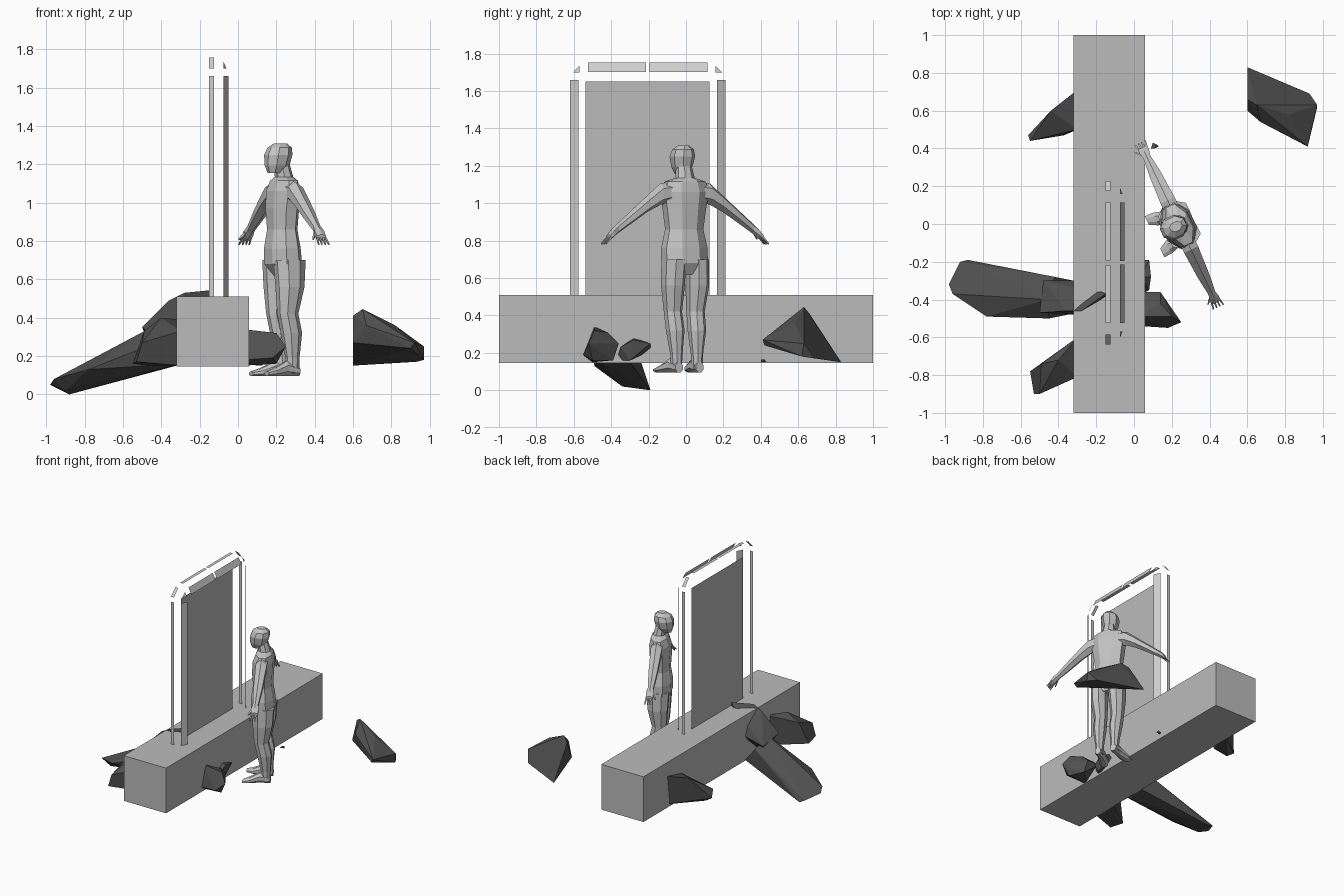
import bpy
import bmesh
from math import cos, sin, pi, radians
from mathutils import Vector, Matrix

default_cube = bpy.data.objects.get("Cube")
if default_cube:
    bpy.data.objects.remove(default_cube, do_unlink=True)


def make_material(name, value):
    material = bpy.data.materials.new(name)
    material.use_nodes = True
    color = (value, value, value, 1)
    material.diffuse_color = color
    material.node_tree.nodes["Principled BSDF"].inputs["Base Color"].default_value = color
    return material


stone_gray = make_material("stone gray", 0.5)
strip_gray = make_material("pale strip gray", 0.62)
figure_gray = make_material("figure gray", 0.55)
rock_gray = make_material("dark rock gray", 0.08)


def finish(name, bm, material, matrix=None):
    """Turn a bmesh into a flat shaded object."""
    mesh = bpy.data.meshes.new(name)
    if matrix:
        bm.transform(matrix)
    bm.to_mesh(mesh)
    bm.free()
    mesh.materials.append(material)
    obj = bpy.data.objects.new(name, mesh)
    bpy.context.collection.objects.link(obj)
    return obj


def box(name, low, high, material):
    bm = bmesh.new()
    bmesh.ops.create_cube(bm, size=1)
    low, high = Vector(low), Vector(high)
    size = high - low
    for v in bm.verts:
        v.co = (low + high) / 2 + Vector(a * b for a, b in zip(v.co, size))
    return finish(name, bm, material)


def plate(name, points, outward, material):
    """One thin face, turned towards the outward direction."""
    bm = bmesh.new()
    face = bm.faces.new([bm.verts.new(p) for p in points])
    face.normal_update()
    if face.normal.dot(Vector(outward)) < 0:
        face.normal_flip()
    return finish(name, bm, material)


def rock(name, points):
    """A faceted boulder: the hull of a few corner points."""
    bm = bmesh.new()
    for p in points:
        bm.verts.new(p)
    hull = bmesh.ops.convex_hull(bm, input=bm.verts[:])
    loose = [v for v in bm.verts if not v.link_faces]
    bmesh.ops.delete(bm, geom=loose, context='VERTS')
    bmesh.ops.dissolve_limit(bm, angle_limit=radians(6), verts=bm.verts[:], edges=bm.edges[:])
    bmesh.ops.recalc_face_normals(bm, faces=bm.faces[:])
    return finish(name, bm, rock_gray)


figure_place = Matrix.Translation((0.24, -0.005, 0)) @ Matrix.Rotation(radians(-64.5), 4, 'Z')


def loft(name, rings, axis, side=1, count=8):
    """Join rings (x, y, z, radius, radius) lying square to one axis."""
    u, w = [i for i in range(3) if i != axis]
    bm = bmesh.new()
    loops = []
    for x, y, z, ru, rw in rings:
        loop = []
        for k in range(count):
            angle = 2 * pi * (k + 0.5) / count
            p = [x, y, z]
            p[u] += ru * 1.05 * cos(angle)
            p[w] += rw * 1.05 * sin(angle)
            p[0] *= side
            loop.append(bm.verts.new(p))
        loops.append(loop)
    for a, b in zip(loops, loops[1:]):
        for k in range(count):
            n = (k + 1) % count
            bm.faces.new((a[k], a[n], b[n], b[k]))
    bm.faces.new(loops[0])
    bm.faces.new(loops[-1])
    bmesh.ops.recalc_face_normals(bm, faces=bm.faces[:])
    return finish(name, bm, figure_gray, figure_place)


# Long block and the upright panel standing on it
box("base_block", (-0.32, -1, 0.145), (0.057, 1, 0.51), stone_gray)
middle = -0.205
half = 0.331
panel_x = -0.136
plate("door_panel", [(panel_x, middle - half, 0.51), (panel_x, middle + half, 0.51),
                     (panel_x, middle + half, 1.65), (panel_x, middle - half, 1.65)],
      (1, 0, 0), stone_gray)

# Frame strips: a flat outer band and a sloped front band on each side
back, front = -0.151, -0.125
deep, near = -0.075, -0.05
foot, top = 0.51, 1.66
for s, label in ((1, "back"), (-1, "front")):
    def y(d):
        return middle + s * d
    plate("outer_post_" + label,
          [(back, y(0.433), foot), (front, y(0.433), foot),
           (front, y(0.433), top), (back, y(0.433), top)], (0, s, 0), strip_gray)
    plate("outer_corner_" + label,
          [(back, y(0.433), 1.7), (front, y(0.433), 1.7),
           (front, y(0.38), 1.758), (back, y(0.38), 1.758)], (0, s, 1), strip_gray)
    plate("outer_lintel_" + label,
          [(back, y(0.012), 1.77), (front, y(0.012), 1.77),
           (front, y(0.32), 1.77), (back, y(0.32), 1.77)], (0, 0, 1), strip_gray)
    plate("sloped_post_" + label,
          [(deep, y(0.415), foot), (near, y(0.37), foot),
           (near, y(0.37), top), (deep, y(0.415), top)], (1, s, 0), strip_gray)
    plate("sloped_corner_" + label,
          [(deep, y(0.398), 1.7), (-0.06, y(0.364), 1.7), (deep, y(0.364), 1.735)],
          (1, s, 1), strip_gray)
    plate("sloped_lintel_" + label,
          [(deep, y(0.01), 1.752), (near, y(0.01), 1.703),
           (near, y(0.32), 1.703), (deep, y(0.32), 1.752)], (1, 0, 1), strip_gray)

# Boulders around the block
rock("long_slab", [(-.88, -.19, 0), (-.92, -.2, .02), (-.98, -.32, .05), (-.96, -.37, .08),
                   (-.78, -.49, .13), (-.9, -.34, .02), (-.55, -.46, .14), (-.45, -.5, .26),
                   (-.46, -.4, .345), (-.42, -.28, .27), (-.32, -.3, .15), (-.3, -.47, .16)])
rock("slab_end", [(-.5, -.47, .35), (-.48, -.3, .3), (-.36, -.46, .49), (-.28, -.46, .53),
                  (-.15, -.37, .543), (-.14, -.38, .5), (-.28, -.3, .35),
                  (-.3, -.48, .2), (-.4, -.4, .2)])
rock("front_boulder", [(-.55, -.78, .16), (-.53, -.9, .17), (-.5, -.9, .27), (-.49, -.74, .33),
                       (-.4, -.72, .4), (-.3, -.6, .39), (-.3, -.81, .33),
                       (-.3, -.8, .15), (-.3, -.6, .15), (-.47, -.74, .15)])
rock("back_boulder", [(-.56, .47, .2), (-.55, .44, .26), (-.5, .46, .16), (-.37, .47, .17),
                      (-.3, .5, .35), (-.3, .71, .4), (-.44, .6, .38), (-.3, .68, .16)])
rock("side_boulder", [(.03, -.54, .18), (.18, -.55, .19), (.25, -.52, .25), (.2, -.49, .32),
                      (.03, -.49, .34), (.14, -.42, .31), (.14, -.36, .25),
                      (.03, -.36, .25), (.15, -.39, .16), (.03, -.5, .15), (.2, -.5, .16)])
rock("side_fragment", [(.04, -.37, .16), (.08, -.35, .23), (.09, -.28, .27), (.04, -.28, .28),
                       (.08, -.19, .25), (.04, -.19, .21), (.08, -.3, .16), (.04, -.3, .16)])
rock("lone_boulder", [(.6, .83, .15), (.6, .6, .27), (.6, .66, .41), (.65, .63, .445),
                      (.67, .54, .36), (.93, .69, .17), (.97, .63, .25),
                      (.97, .62, .18), (.92, .41, .27), (.9, .42, .24), (.82, .58, .36)])
rock("small_chip", [(.09, .4, .15), (.13, .41, .15), (.1, .43, .15), (.11, .4, .165), (.12, .42, .165)])

# Standing figure: trunk with neck, then the head
loft("trunk", [(0, 0, .62, .05, .05), (0, -.005, .68, .125, .088), (0, -.01, .76, .125, .085),
               (0, -.01, .86, .103, .07), (0, -.01, .97, .118, .077), (0, -.005, 1.06, .135, .075),
               (0, 0, 1.115, .115, .06), (0, 0, 1.135, .05, .045), (0, -.015, 1.2, .04, .042)], 2)
loft("head", [(0, -.05, 1.155, .03, .04), (0, -.04, 1.195, .052, .064), (0, -.033, 1.25, .064, .072),
              (0, -.025, 1.287, .054, .062), (0, -.02, 1.31, .025, .034)], 2)

# Limbs, mirrored left and right
for s, label in ((1, "left"), (-1, "right")):
    loft(label + "_leg", [(.066, 0, .7, .06, .085), (.072, 0, .56, .058, .075),
                          (.067, -.01, .42, .045, .054), (.064, .012, .32, .046, .055),
                          (.061, .02, .19, .03, .036), (.061, .02, .11, .027, .034)], 2, s)
    loft(label + "_foot", [(.061, .055, .122, .024, .027), (.066, -.02, .135, .03, .04),
                           (.082, -.1, .115, .038, .02), (.095, -.145, .108, .026, .012)], 1, s)
    loft(label + "_arm", [(.08, 0, 1.06, .045, .05), (.145, 0, 1.05, .045, .055),
                          (.22, 0, 1, .04, .043), (.3, 0, .94, .035, .035),
                          (.4, 0, .865, .022, .026), (.43, 0, .84, .03, .025),
                          (.455, 0, .817, .028, .018)], 0, s, 6)
    # Fingers fan out from the palm, thumb towards the front
    for i in range(4):
        spread = (i - 1.5) * 0.015
        loft(label + "_finger", [(.448, spread, .82, .007, .01),
                                 (.482, spread * 1.3, .783, .005, .006)], 0, s, 4)
    loft(label + "_thumb", [(.42, -.022, .84, .009, .012), (.447, -.045, .81, .006, .007)], 0, s, 4)
